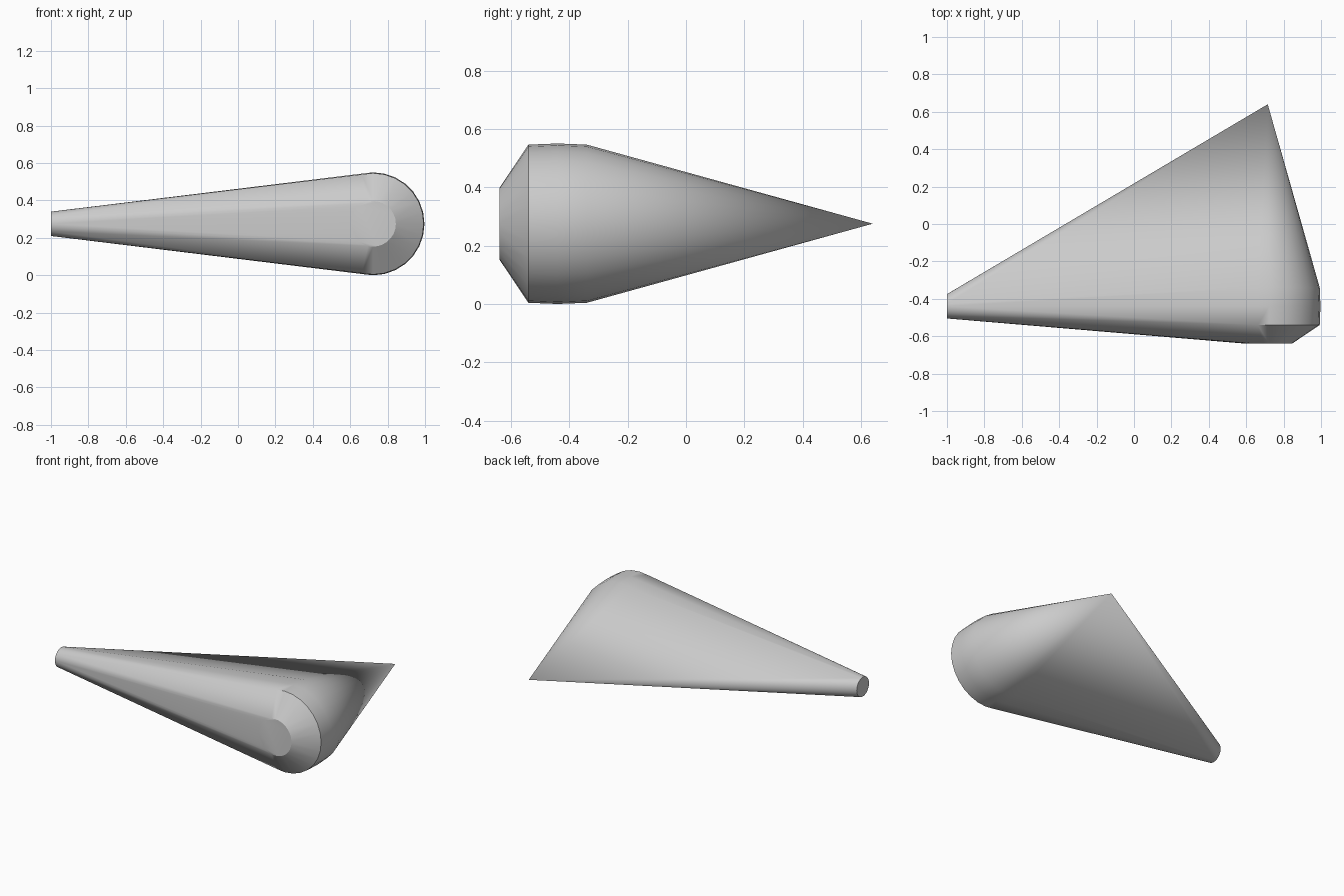
import bpy, bmesh, math
from mathutils import Vector

cube = bpy.data.objects.get("Cube")
if cube:
    bpy.data.objects.remove(cube, do_unlink=True)

SIDES = 28
MID_Z = 0.275
HUB_X = 0.722
HUB_Y = -0.44

grey = bpy.data.materials.new("light grey")
grey.use_nodes = True
colour = (0.6, 0.6, 0.6, 1)
grey.diffuse_color = colour
grey.node_tree.nodes["Principled BSDF"].inputs["Base Color"].default_value = colour

bm = bmesh.new()


def ring(centre, radius, axis, sides=SIDES):
    """Add a circle of points around the given axis."""
    for i in range(sides):
        a = 2 * math.pi * i / sides
        u, v = radius * math.cos(a), radius * math.sin(a)
        offset = Vector((u, 0, v)) if axis == "Y" else Vector((0, u, v))
        bm.verts.new(Vector(centre) + offset)


# Rounded hub: front disc, then a slightly barrelled rim
for y, radius in ((-0.64, 0.122), (-0.54, 0.271), (HUB_Y, 0.275), (-0.34, 0.271)):
    ring((HUB_X, y, MID_Z), radius, "Y")

# Small flat disc at the narrow end
ring((-1, HUB_Y, MID_Z), 0.065, "X")

# Rear point
bm.verts.new((0.715, 0.64, MID_Z))

# Stretch one skin around all the sections
hull = bmesh.ops.convex_hull(bm, input=bm.verts)
unused = {g for g in hull["geom_interior"] + hull["geom_unused"]
          if isinstance(g, bmesh.types.BMVert)}
bmesh.ops.delete(bm, geom=list(unused), context="VERTS")
bmesh.ops.dissolve_limit(bm, angle_limit=math.radians(0.5),
                         verts=bm.verts, edges=bm.edges)
bmesh.ops.recalc_face_normals(bm, faces=bm.faces)

mesh = bpy.data.meshes.new("wedge_body")
bm.to_mesh(mesh)
bm.free()
body = bpy.data.objects.new("wedge_body", mesh)
bpy.context.collection.objects.link(body)
mesh.materials.append(grey)

# Smooth curved sides, keep the cap rims crisp
bpy.ops.object.select_all(action="DESELECT")
body.select_set(True)
bpy.context.view_layer.objects.active = body
bpy.ops.object.shade_smooth_by_angle(angle=math.radians(30))
